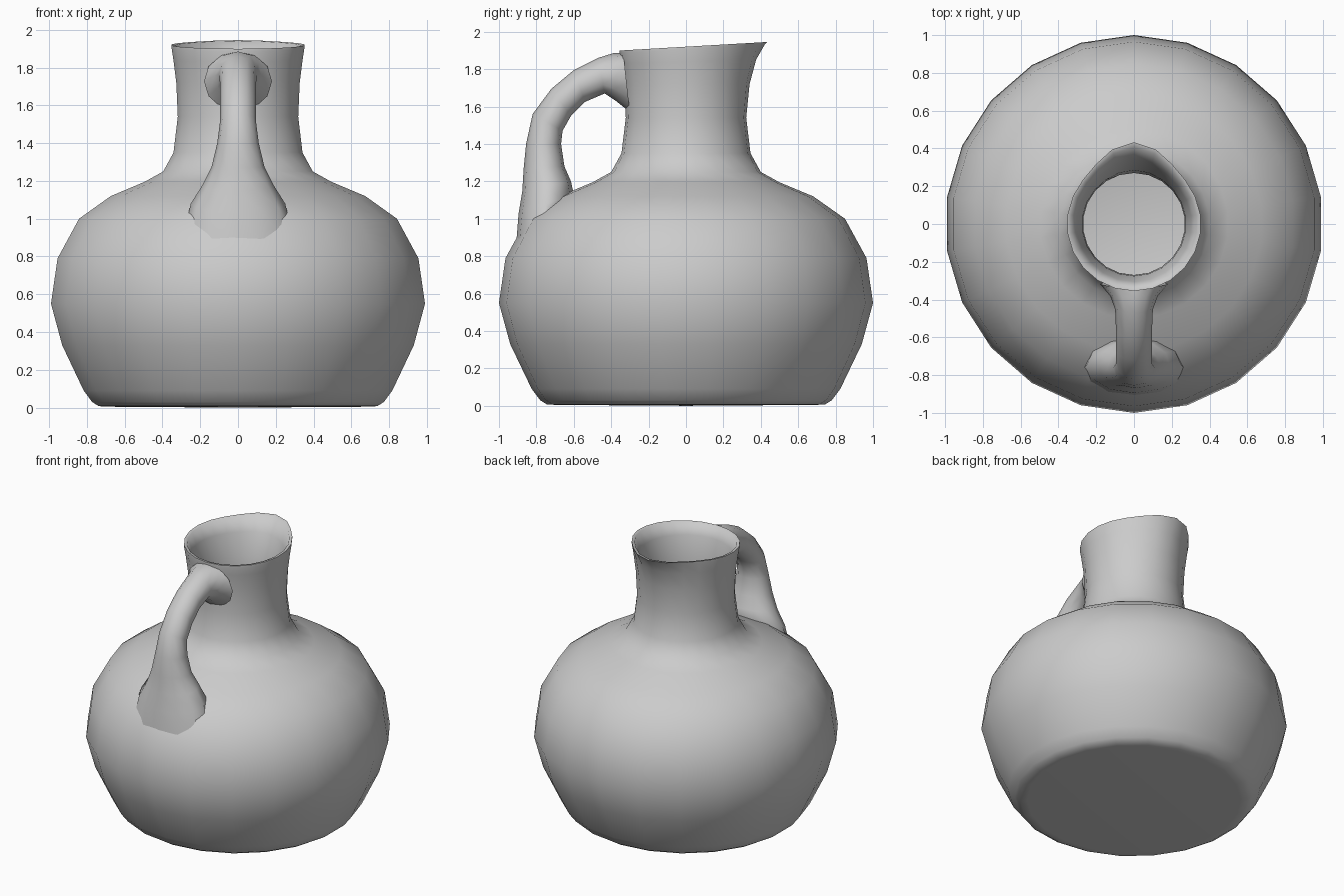
import bpy
import bmesh
import math

default_cube = bpy.data.objects.get("Cube")
if default_cube:
    bpy.data.objects.remove(default_cube, do_unlink=True)

SIDES = 22          # facets around the jug
HANDLE_SIDES = 12   # facets around the handle

# One plain clay colour for everything
clay = bpy.data.materials.new("grey_clay")
clay.use_nodes = True
colour = (0.6, 0.6, 0.6, 1)
clay.diffuse_color = colour
clay.node_tree.nodes["Principled BSDF"].inputs["Base Color"].default_value = colour


def bridge(bm, ring_a, ring_b):
    """Join two rings of equal size with quads."""
    count = len(ring_a)
    for i in range(count):
        j = (i + 1) % count
        bm.faces.new((ring_a[i], ring_a[j], ring_b[j], ring_b[i]))


def fan(bm, ring, centre):
    """Close a ring with triangles to a centre point."""
    tip = bm.verts.new(centre)
    for i, vert in enumerate(ring):
        bm.faces.new((vert, ring[(i + 1) % len(ring)], tip))


def finish(bm, name):
    """Turn the bmesh into a smooth shaded object."""
    bmesh.ops.recalc_face_normals(bm, faces=bm.faces[:])
    mesh = bpy.data.meshes.new(name)
    bm.to_mesh(mesh)
    bm.free()
    obj = bpy.data.objects.new(name, mesh)
    bpy.context.collection.objects.link(obj)
    mesh.materials.append(clay)
    bpy.ops.object.select_all(action="DESELECT")
    obj.select_set(True)
    bpy.context.view_layer.objects.active = obj
    bpy.ops.object.shade_smooth_by_angle(angle=math.radians(75))
    return obj


def lathe_ring(bm, radius, z, spout=0, tilt=0):
    """Ring around z, pulled out towards +y for the spout and tilted upwards."""
    ring = []
    for i in range(SIDES):
        angle = 2 * math.pi * i / SIDES
        r = radius + spout * max(0, math.cos(angle)) ** 8
        x, y = r * math.sin(angle), r * math.cos(angle)
        ring.append(bm.verts.new((x, y, z + tilt * y)))
    return ring


# Jug wall: up the outside, over the lip, down the inside
# (radius, height, spout pull, tilt)
wall = [
    (0.70, 0.005), (0.745, 0.008), (0.78, 0.03), (0.825, 0.09),
    (0.94, 0.33), (1.0, 0.55), (0.965, 0.79), (0.85, 1.0),
    (0.68, 1.12), (0.5, 1.195), (0.4, 1.25), (0.345, 1.35),
    (0.322, 1.54), (0.33, 1.72, 0.01), (0.345, 1.84, 0.03, 0.03),
    (0.355, 1.905, 0.065, 0.058), (0.355, 1.92, 0.078, 0.058),
    (0.335, 1.917, 0.073, 0.058),
    (0.305, 1.83, 0.04, 0.03), (0.275, 1.68, 0.01), (0.27, 1.52),
    (0.29, 1.34), (0.36, 1.22), (0.48, 1.155), (0.65, 1.08),
    (0.81, 0.97), (0.92, 0.78), (0.955, 0.55), (0.895, 0.34),
    (0.785, 0.11), (0.72, 0.05),
]
bm = bmesh.new()
rings = [lathe_ring(bm, *row) for row in wall]
for lower, upper in zip(rings, rings[1:]):
    bridge(bm, lower, upper)
fan(bm, rings[0], (0, 0, 0))
fan(bm, rings[-1], (0, 0, 0.05))
finish(bm, "jug_body")

# Handle: rounded sections from the neck down to the shoulder
# (outer y, outer z, inner y, inner z, half width)
stations = [
    (-0.335, 1.885, -0.3, 1.57, 0.18),
    (-0.39, 1.885, -0.375, 1.63, 0.125),
    (-0.47, 1.86, -0.435, 1.67, 0.1),
    (-0.6, 1.795, -0.54, 1.625, 0.095),
    (-0.72, 1.695, -0.615, 1.55, 0.095),
    (-0.82, 1.56, -0.66, 1.47, 0.095),
    (-0.855, 1.4, -0.668, 1.4, 0.11),
    (-0.868, 1.27, -0.65, 1.28, 0.14),
    (-0.875, 1.15, -0.615, 1.2, 0.19),
    (-0.895, 1.03, -0.6, 1.13, 0.25),
    (-0.91, 0.84, -0.64, 1.06, 0.28),
]
bm = bmesh.new()
sections = []
for outer_y, outer_z, inner_y, inner_z, width in stations:
    section = []
    for i in range(HANDLE_SIDES):
        angle = 2 * math.pi * i / HANDLE_SIDES
        blend = 0.5 + 0.5 * math.cos(angle)
        section.append(bm.verts.new((
            width * math.sin(angle),
            inner_y + (outer_y - inner_y) * blend,
            inner_z + (outer_z - inner_z) * blend)))
    sections.append(section)
for upper, lower in zip(sections, sections[1:]):
    bridge(bm, upper, lower)
bm.faces.new(sections[0])
bm.faces.new(sections[-1])
finish(bm, "handle")
